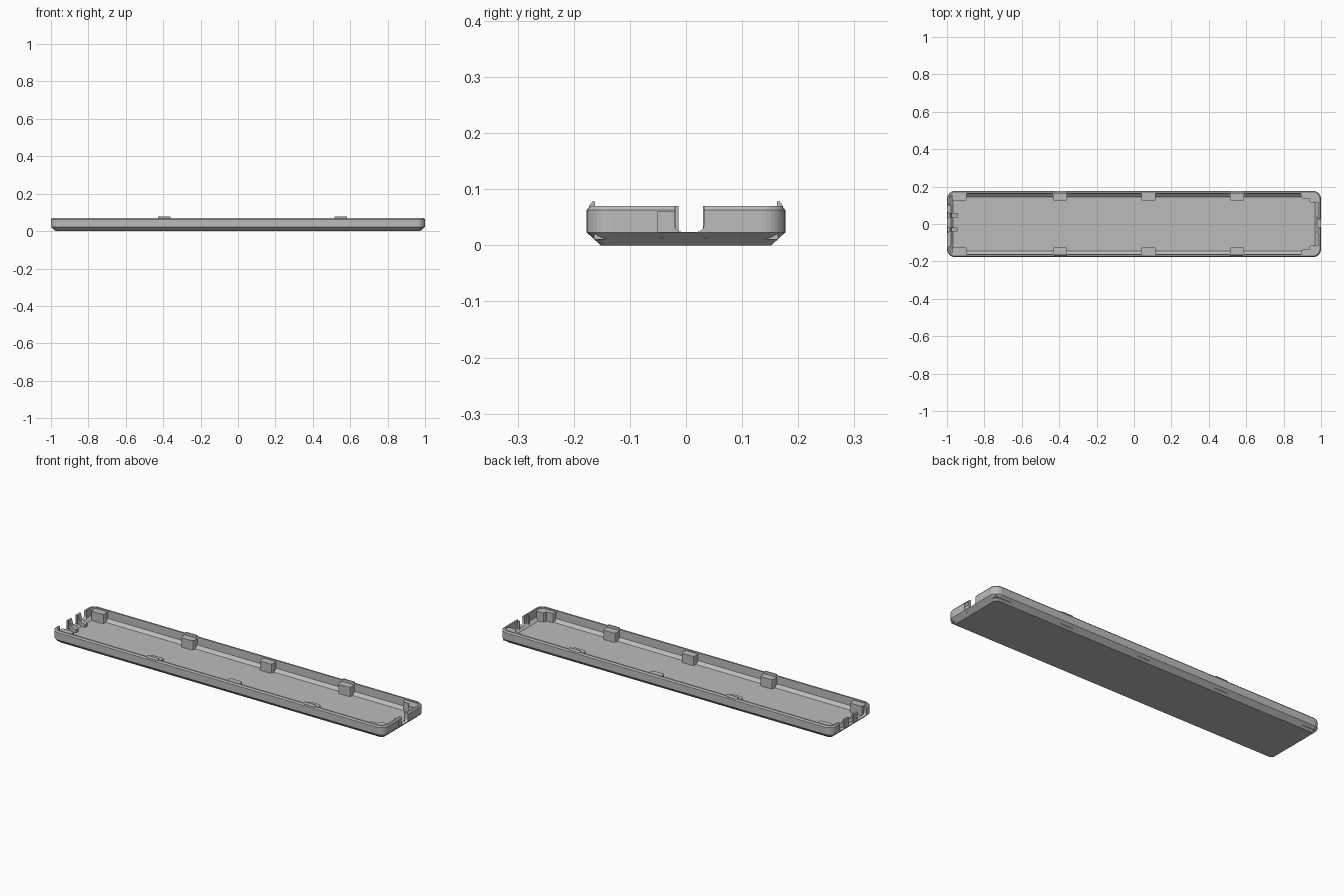
import bpy, bmesh
from math import cos, sin, pi

cube = bpy.data.objects.get("Cube")
if cube:
    bpy.data.objects.remove(cube)

grey = bpy.data.materials.new("matte_grey")
grey.use_nodes = True
colour = (0.5, 0.5, 0.5, 1)
grey.diffuse_color = colour
grey.node_tree.nodes["Principled BSDF"].inputs["Base Color"].default_value = colour

HX, HY, RADIUS = 1.0, 0.177, 0.042


def finish(name, bm):
    bmesh.ops.recalc_face_normals(bm, faces=bm.faces)
    mesh = bpy.data.meshes.new(name)
    bm.to_mesh(mesh)
    bm.free()
    mesh.materials.append(grey)
    obj = bpy.data.objects.new(name, mesh)
    bpy.context.collection.objects.link(obj)
    return obj


def rounded_ring(bm, inset, z, steps=8):
    r = max(RADIUS - inset, 0.008)
    cx, cy = HX - inset - r, HY - inset - r
    ring = []
    for q, (sx, sy) in enumerate([(1, 1), (-1, 1), (-1, -1), (1, -1)]):
        for i in range(steps + 1):
            a = (q + i / steps) * pi / 2
            ring.append(bm.verts.new((sx * cx + r * cos(a), sy * cy + r * sin(a), z)))
    return ring


def prism(name, points, lo, hi, axis="z"):
    """Extrude a 2D outline along one axis."""
    place = {"x": lambda a, b, h: (h, a, b),
             "y": lambda a, b, h: (a, h, b),
             "z": lambda a, b, h: (a, b, h)}[axis]
    bm = bmesh.new()
    rings = [[bm.verts.new(place(a, b, h)) for a, b in points] for h in (lo, hi)]
    n = len(points)
    for i in range(n):
        j = (i + 1) % n
        bm.faces.new((rings[0][i], rings[0][j], rings[1][j], rings[1][i]))
    bm.faces.new(rings[0][::-1])
    bm.faces.new(rings[1])
    return finish(name, bm)


def box(name, x0, x1, y0, y1, z0, z1):
    return prism(name, [(x0, y0), (x1, y0), (x1, y1), (x0, y1)], z0, z1)


def cut(target, cutter):
    cutter.hide_render = True
    cutter.hide_viewport = True
    cutter.display_type = "WIRE"
    mod = target.modifiers.new(cutter.name, "BOOLEAN")
    mod.operation = "DIFFERENCE"
    mod.solver = "EXACT"
    mod.object = cutter


# Tray shell, lofted from the underside over the rim to the floor
bm = bmesh.new()
section = [(0.025, 0), (0, 0.023), (0, 0.063), (0.006, 0.07), (0.015, 0.07),
           (0.016, 0.028), (0.033, 0.013)]
rings = [rounded_ring(bm, *p) for p in section]
for a, b in zip(rings, rings[1:]):
    for i in range(len(a)):
        j = (i + 1) % len(a)
        bm.faces.new((a[i], a[j], b[j], b[i]))
bm.faces.new(rings[0][::-1])
bm.faces.new(rings[-1])
tray = finish("tray", bm)


# Round-bottomed notch in the +x end, wide opening in the -x end
def notch(name, y0, y1, x0, x1, z=0.024, r=0.012):
    pts = [(y0, 0.1)]
    pts += [(y0 + r - r * cos(i * pi / 8), z + r - r * sin(i * pi / 8)) for i in range(5)]
    pts += [(y1 - r + r * sin(i * pi / 8), z + r - r * cos(i * pi / 8)) for i in range(5)]
    pts += [(y1, 0.1)]
    return prism(name, pts, x0, x1, "x")


cut(tray, notch("right_notch_cutter", -0.02, 0.032, 0.95, 1.05))
cut(tray, notch("left_opening_cutter", -0.12, 0.105, -1.05, -0.96))
cut(tray, box("label_recess_cutter", 0.996, 1.05, -0.05, -0.01, 0.024, 0.06))

# Raised step inside the recess, and ribs beside the notch
box("recess_step", 0.99, 0.9985, -0.045, -0.022, 0.045, 0.058)
for y in (-0.047, 0.032):
    box("notch_rib", 0.975, 0.99, y, y + 0.007, 0.013, 0.066)

# Gusseted fingers standing in the -x opening
for y in (-0.03, 0.047):
    prism("finger", [(-0.998, 0.02), (-0.998, 0.07), (-0.985, 0.07),
                     (-0.975, 0.04), (-0.945, 0.03), (-0.945, 0.012), (-0.985, 0.012)],
          y - 0.011, y + 0.011, "y")
    box("finger_face", -0.998, -0.988, y - 0.017, y + 0.017, 0.02, 0.07)

# Support blocks and snap tabs along both long walls
for side in (-1, 1):
    def block(name, x0, x1, inner, c=0.012, top=0.063):
        outline = [(x0, 0.164), (x0, inner + c), (x0 + c * 0.3, inner + c * 0.3),
                   (x0 + c, inner), (x1 - c, inner), (x1 - c * 0.3, inner + c * 0.3),
                   (x1, inner + c), (x1, 0.164)]
        return prism(name, [(x, side * y) for x, y in outline], 0.01, top)

    for x in (-0.395, 0.078, 0.55):
        block("support_block", x - 0.038, x + 0.038, 0.123)
    block("left_corner_block", -0.972, -0.895, 0.123)
    block("right_corner_block", 0.893, 0.945, 0.137)
    block("right_corner_block_inner", 0.935, 0.986, 0.115)

    for x in (-0.395, 0.55):
        prism("snap_tab", [(side * y, z) for y, z in
                           [(0.162, 0.06), (0.162, 0.078), (0.167, 0.078),
                            (0.173, 0.07), (0.173, 0.064)]],
              x - 0.033, x + 0.033, "x")
